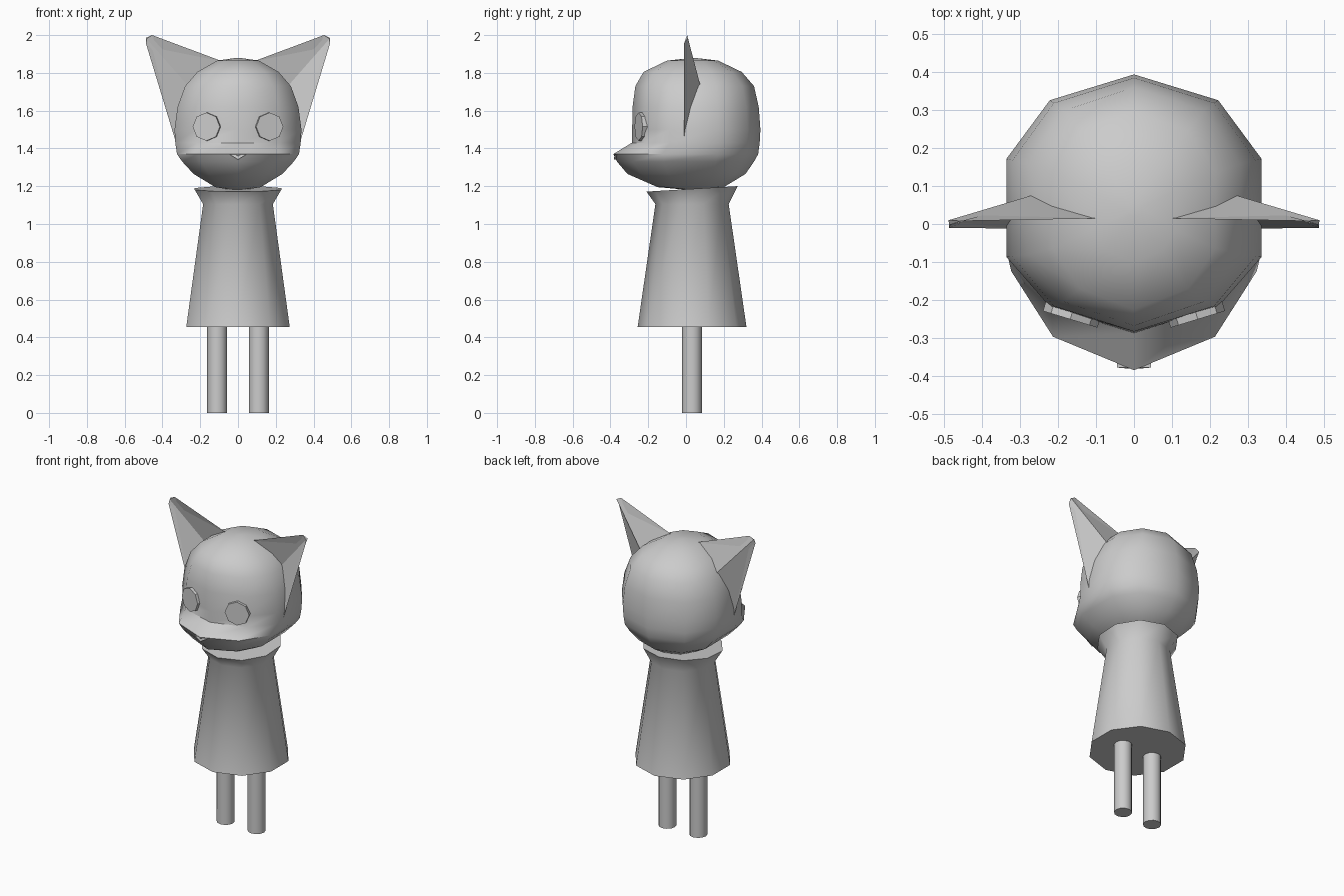
import bpy, math
from mathutils import Vector, Euler

if "Cube" in bpy.data.objects:
    bpy.data.objects.remove(bpy.data.objects["Cube"])

YC = 0.032  # centre line of the body in y


def make(name, verts, faces, smooth=None):
    me = bpy.data.meshes.new(name)
    me.from_pydata(verts, [], faces)
    ob = bpy.data.objects.new(name, me)
    bpy.context.collection.objects.link(ob)
    bpy.ops.object.select_all(action='DESELECT')
    ob.select_set(True)
    bpy.context.view_layer.objects.active = ob
    bpy.ops.object.mode_set(mode='EDIT')
    bpy.ops.mesh.select_all(action='SELECT')
    bpy.ops.mesh.normals_make_consistent(inside=False)
    bpy.ops.object.mode_set(mode='OBJECT')
    if smooth:
        bpy.ops.object.shade_smooth_by_angle(angle=math.radians(smooth))
    return ob


def loft(name, rings, smooth=None):
    """Skin a stack of equal-sized rings and cap both ends."""
    n = len(rings[0])
    verts = [v for r in rings for v in r]
    faces = [(k*n + i, k*n + (i+1) % n, (k+1)*n + (i+1) % n, (k+1)*n + i)
             for k in range(len(rings)-1) for i in range(n)]
    faces += [tuple(range(n))[::-1], tuple(range(len(verts)-n, len(verts)))]
    return make(name, verts, faces, smooth)


def circle(r, n, z, tilt=0.0, cx=0.0):
    pts = []
    for i in range(n):
        a = math.pi/2 + 2*math.pi*i/n
        pts.append((cx + r*math.cos(a), YC + r*math.sin(a), z + tilt*r*math.sin(a)))
    return pts


# head: ten-sided rings, (z, half width, front y, back y), muzzle pushed forward
DIRS = [(0, 1), (-.66, .81), (-1, .38), (-1, -.38), (-.66, -.79),
        (0, -1), (.66, -.79), (1, -.38), (1, .38), (.66, .81)]
PROFILE = [(1.18, .03, .02, .06), (1.195, .12, -.15, .20), (1.265, .235, -.31, .315),
           (1.33, .295, -.365, .36), (1.37, .323, -.385, .382), (1.43, .332, -.287, .39),
           (1.50, .336, -.285, .394), (1.62, .32, -.283, .385), (1.73, .28, -.268, .36),
           (1.805, .215, -.225, .295), (1.865, .11, -.10, .17), (1.878, .02, .02, .06)]
head = []
for z, w, yf, yb in PROFILE:
    head.append([(w*dx, 0.035 + dy*((yb-.035) if dy > 0 else (.035-yf)), z)
                 for dx, dy in DIRS])
loft("head", head, 50)

# coat with flared, slightly tilted collar
loft("coat", [circle(.288, 10, .455), circle(.194, 10, 1.105),
              circle(.241, 10, 1.186, .06)], 50)

for s, side in ((-1, "left"), (1, "right")):
    # legs
    loft(side + "_leg", [circle(.053, 12, 0, cx=s*.11), circle(.053, 12, .47, cx=s*.11)], 40)

    # ears: folded sheet with a ridge at the back, blunt tip
    base = [(.08, .015, 1.86), (.22, .09, 1.68), (.325, -.012, 1.42), (.22, .07, 1.68)]
    tip = [(.455, .008, 2.0), (.488, .01, 1.985), (.487, -.01, 1.955), (.484, -.002, 1.98)]
    loft(side + "_ear", [[(s*x, y, z) for x, y, z in r] for r in (base, tip)])

    # eyes: octagonal discs lying on the face
    rot = Euler((0, 0, s*math.radians(17))).to_matrix()
    centre = Vector((s*.168, -.251, 1.515))
    rings = []
    for d in (0, .04):
        rings.append([centre + rot @ Vector((.075*math.cos(i*math.pi/4), d,
                                             .075*math.sin(i*math.pi/4))) for i in range(8)])
    loft(side + "_eye", rings)

# nose: small wedge on the muzzle tip
loft("nose", [[(-.045, y, 1.368), (.045, y, 1.368), (0, y - .004, 1.341)]
              for y in (-.35, -.378)])
